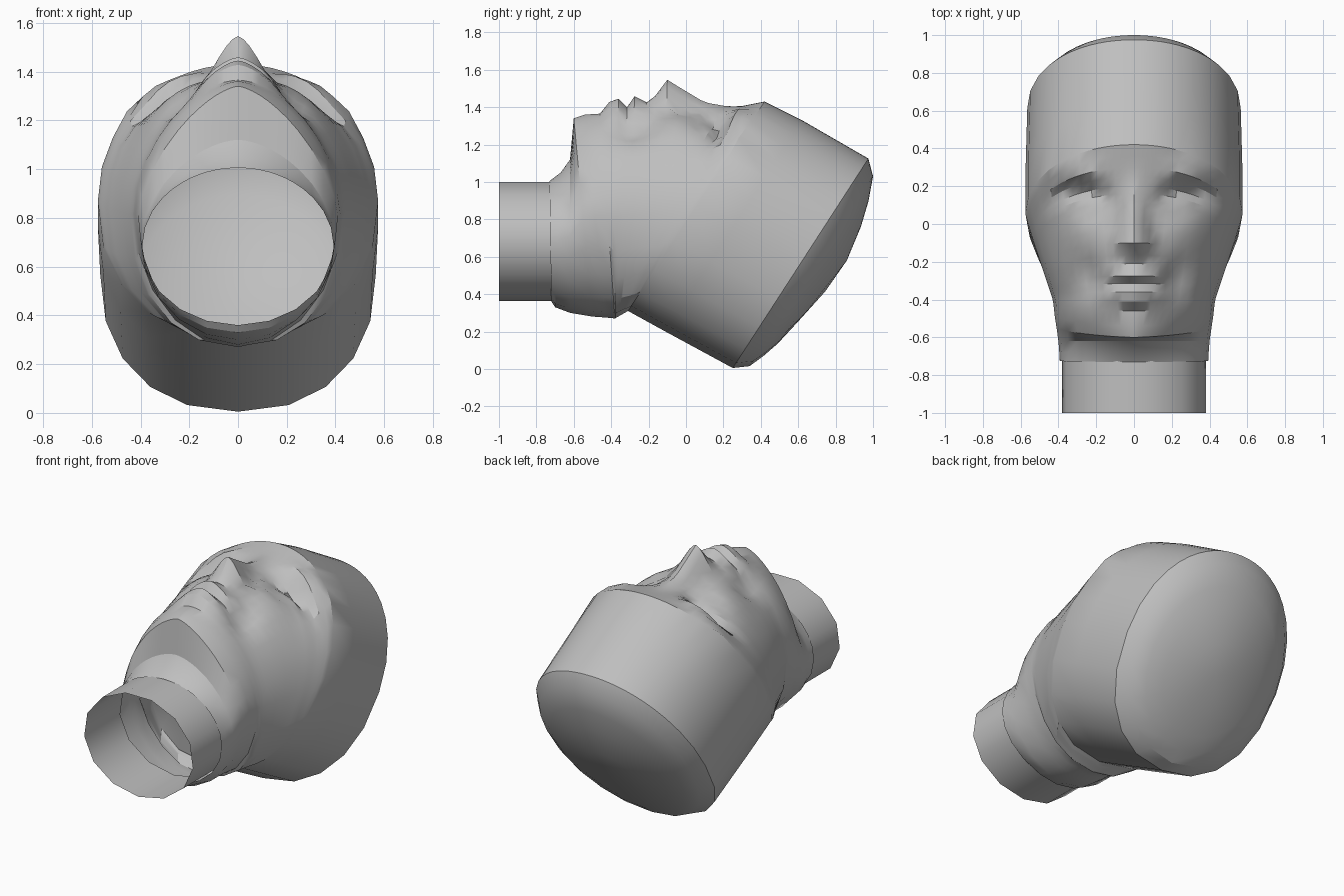
import bpy, bmesh, math

if "Cube" in bpy.data.objects:
    bpy.data.objects.remove(bpy.data.objects["Cube"])

grey = bpy.data.materials.new("plain_grey")
grey.diffuse_color = (0.52, 0.52, 0.52, 1)
grey.use_nodes = True
grey.node_tree.nodes["Principled BSDF"].inputs["Base Color"].default_value = grey.diffuse_color


def lerp_table(table, v):
    """Piecewise linear lookup in a sorted list of (key, value)."""
    if v <= table[0][0]:
        return table[0][1]
    for (a, p), (b, q) in zip(table, table[1:]):
        if v <= b:
            return p + (q - p) * (v - a) / (b - a)
    return table[-1][1]


def dent(x, y, cx, cy, rx, ry):
    """Smooth bump of height 1 inside an ellipse."""
    return max(0.0, 1 - ((x - cx) / rx) ** 2 - ((y - cy) / ry) ** 2)


NOSE_H = [(-0.21, 0), (-0.165, 0.06), (-0.1, 0.175), (-0.03, 0.13), (0.1, 0.05), (0.28, 0.0)]
NOSE_W = [(-0.12, 0.14), (0.05, 0.085), (0.2, 0.07)]
LIPS = [(-0.46, 0), (-0.41, 0.07), (-0.36, 0.095), (-0.315, 0.045), (-0.275, 0.10),
        (-0.21, 0.06), (-0.165, 0.03), (-0.1, 0)]


def relief(x, y):
    """Height of the facial features above the plain face surface."""
    x = abs(x)
    h = lerp_table(NOSE_H, y) * max(0.0, 1 - (x / lerp_table(NOSE_W, y)) ** 1.5)
    h += lerp_table(LIPS, y) * max(0.0, 1 - (x / 0.22) ** 1.5)
    h -= 0.085 * dent(x, y, 0.27, 0.14, 0.18, 0.10)       # eye socket
    h += 0.055 * dent(x, y, 0.28, 0.11, 0.13, 0.05)       # eyeball
    h += 0.03 * dent(x, y, 0.33, 0.28, 0.20, 0.06)        # brow
    h += 0.02 * dent(x, y, 0.24, -0.07, 0.16, 0.11)       # cheek
    h -= 0.035 * dent(x, y, 0.22, -0.27, 0.09, 0.11)      # cheek fold
    return h


WIDTH = [(-0.7, 0.385), (-0.4, 0.43), (-0.1, 0.53), (0.05, 0.575), (0.4, 0.575)]
FACE_Z = [(-0.46, 1.365), (-0.36, 1.35), (-0.16, 1.37), (0.1, 1.375), (0.2, 1.385),
          (0.32, 1.41), (0.42, 1.43)]
HALF = [0, 3, 6, 10, 14, 19, 24, 30, 36, 43, 52, 63, 76, 90, 107, 125, 143, 161, 180]
ANGLES = HALF + [-a for a in HALF[-2:0:-1]]

# Neck and chin rings: top y, top z, bottom y, bottom z, half width, roundness
rings = [(-0.73, 1.005, -0.72, 0.36, 0.393, 2.0),
         (-0.67, 1.05, -0.70, 0.33, 0.395, 1.8),
         (-0.62, 1.12, -0.62, 0.30, 0.40, 1.7),
         (-0.60, 1.34, -0.50, 0.28, 0.41, 1.5),
         (-0.54, 1.36, -0.43, 0.275, 0.42, 1.62)]
# Face rings, all meeting closely at the nape
for yt in (-0.46, -0.41, -0.36, -0.315, -0.275, -0.21, -0.165, -0.1, -0.03,
           0.03, 0.08, 0.12, 0.16, 0.2, 0.25, 0.3, 0.36, 0.42):
    t = (yt + 0.46) / 0.88
    yb = -0.38 + 0.07 * t
    rings.append((yt, lerp_table(FACE_Z, yt), yb, 0.27 + 0.04 * t,
                  lerp_table(WIDTH, (yt + yb) / 2), 1.75 + 0.3 * min(1, t * 1.4)))
face_end = len(rings)
# Cranium sleeve and shallow domed back
rings += [(0.62, 1.33, -0.11, 0.20, 0.575, 2.05),
          (0.975, 1.125, 0.25, 0.005, 0.565, 2.1),
          (1.0, 1.03, 0.34, 0.015, 0.51, 2.05),
          (0.975, 0.895, 0.415, 0.07, 0.43, 2.0),
          (0.935, 0.76, 0.49, 0.135, 0.33, 2.0),
          (0.86, 0.58, 0.61, 0.265, 0.17, 2.0)]

# Head: loft the tilted rings
bm = bmesh.new()
loops = []
for i, (yt, zt, yb, zb, w, n) in enumerate(rings):
    loop = []
    for a in ANGLES:
        s, c = math.sin(math.radians(a)), math.cos(math.radians(a))
        low = 2.0 if i < 6 else 2.25 if i < face_end + 2 else 2.1
        e = 2 / (n if c > 1e-6 else low)
        sx = math.copysign(abs(s) ** e, s) * w
        k = math.copysign(abs(c) ** e, c)
        y = (yt + yb) / 2 + k * (yt - yb) / 2
        z = (zt + zb) / 2 + k * (zt - zb) / 2
        if 4 <= i < face_end and c > 0.3:
            z += relief(sx, y)
        loop.append(bm.verts.new((sx, y, z)))
    loops.append(loop)
count = len(ANGLES)
for lo, hi in zip(loops, loops[1:]):
    for j in range(count):
        k = (j + 1) % count
        bm.faces.new((lo[j], lo[k], hi[k], hi[j]))
pole = bm.verts.new((0, 0.745, 0.415))
for j in range(count):
    bm.faces.new((loops[-1][j], loops[-1][(j + 1) % count], pole))
bmesh.ops.recalc_face_normals(bm, faces=bm.faces)


def finish(bm, name, angle):
    mesh = bpy.data.meshes.new(name)
    bm.to_mesh(mesh)
    bm.free()
    obj = bpy.data.objects.new(name, mesh)
    bpy.context.collection.objects.link(obj)
    mesh.materials.append(grey)
    bpy.ops.object.select_all(action='DESELECT')
    obj.select_set(True)
    bpy.context.view_layer.objects.active = obj
    bpy.ops.object.shade_smooth_by_angle(angle=math.radians(angle))
    return obj


finish(bm, "head", 28)

# Neck: open tube running up inside the jaw, a flat side at the throat
bm = bmesh.new()
SIDES = 13
ends = []
for y in (-1.0, -0.64):
    ring = []
    for j in range(SIDES):
        a = 2 * math.pi * (j + 0.5) / SIDES
        ring.append(bm.verts.new((0.385 * math.sin(a), y, 0.686 + 0.323 * math.cos(a))))
    ends.append(ring)
for j in range(SIDES):
    k = (j + 1) % SIDES
    bm.faces.new((ends[0][j], ends[0][k], ends[1][k], ends[1][j]))
finish(bm, "neck", 40)

# Jaw folds: slim facets under the corners of the jaw
bm = bmesh.new()
for side in (-1, 1):
    bm.faces.new([bm.verts.new((side * x, y, z)) for x, y, z in (
        (0.25, -0.525, 1.14), (0.345, -0.475, 1.02), (0.405, -0.43, 0.79), (0.32, -0.51, 0.94))])
finish(bm, "jaw_folds", 20)
